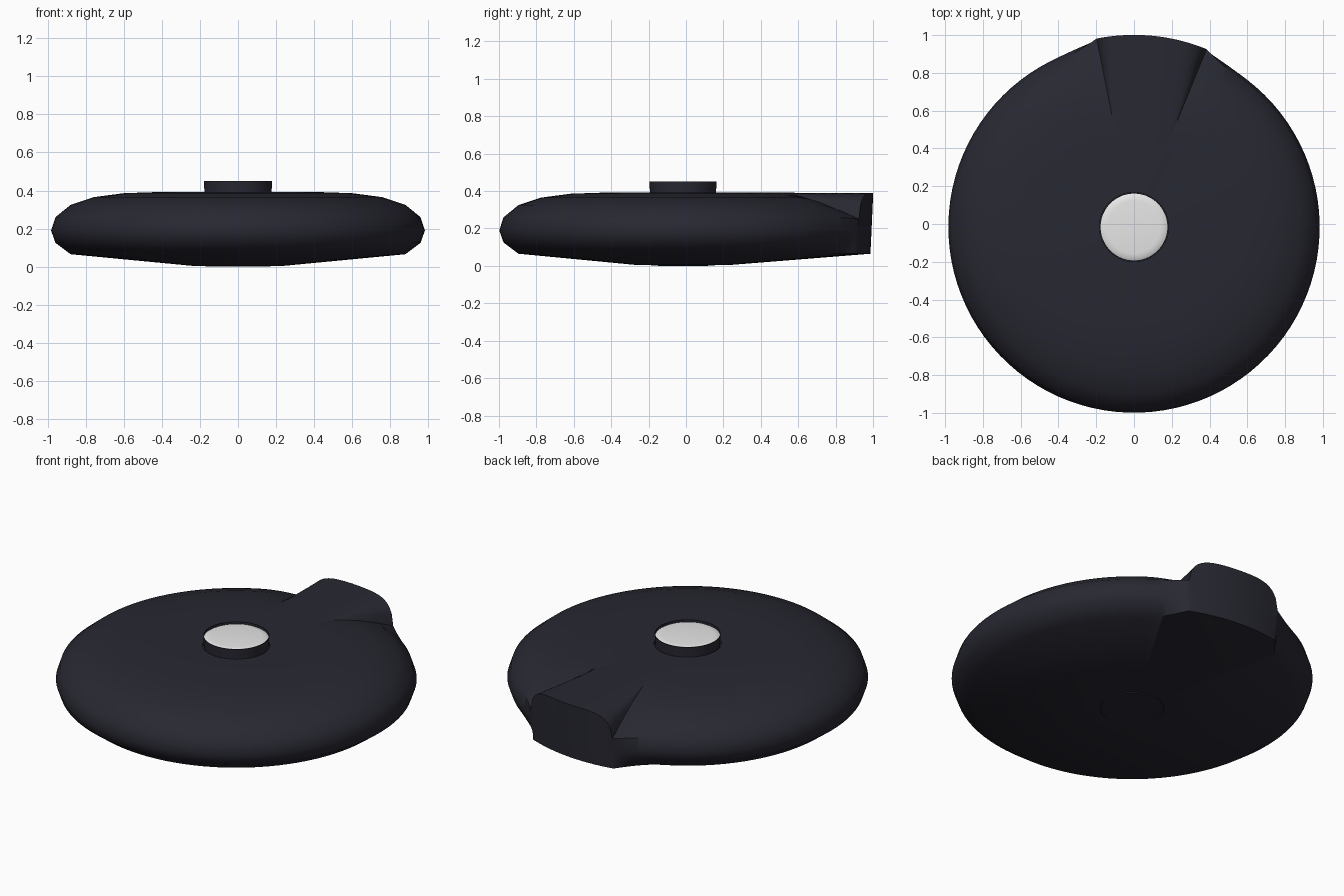
import bpy
import bmesh
import math

cube = bpy.data.objects.get("Cube")
if cube:
    bpy.data.objects.remove(cube)

CENTRE_Y = -0.016


def material(name, colour):
    mat = bpy.data.materials.new(name)
    mat.use_nodes = True
    mat.diffuse_color = colour
    bsdf = mat.node_tree.nodes["Principled BSDF"]
    bsdf.inputs["Base Color"].default_value = colour
    bsdf.inputs["Roughness"].default_value = 0.6
    return mat


dark = material("dark_navy", (0.021, 0.021, 0.032, 1))
white = material("soft_white", (0.8, 0.8, 0.8, 1))


def lathe(name, section, angles, mat, smooth=40):
    """Sweep section(angle), a list of (radius, z), around the upright axis."""
    bm = bmesh.new()
    rings = []
    for a in angles:
        s, c = math.sin(a), math.cos(a)
        rings.append([bm.verts.new((r * s, CENTRE_Y + r * c, z)) for r, z in section(a)])
    for i, ring in enumerate(rings):
        nxt = rings[(i + 1) % len(rings)]
        for k in range(len(ring) - 1):
            bm.faces.new((ring[k], ring[k + 1], nxt[k + 1], nxt[k]))
    # Weld points on the axis, then face everything outward
    bmesh.ops.remove_doubles(bm, verts=bm.verts, dist=0.00001)
    bmesh.ops.recalc_face_normals(bm, faces=bm.faces)
    mesh = bpy.data.meshes.new(name)
    bm.to_mesh(mesh)
    bm.free()
    mesh.materials.append(mat)
    obj = bpy.data.objects.new(name, mesh)
    bpy.context.collection.objects.link(obj)
    bpy.ops.object.select_all(action="DESELECT")
    obj.select_set(True)
    bpy.context.view_layer.objects.active = obj
    bpy.ops.object.shade_smooth_by_angle(angle=math.radians(smooth))
    return obj


# Disc profile from the knob hole, over the rim, to the underside
DISC = [(0, 0.37), (0.183, 0.37), (0.183, 0.392), (0.42, 0.392), (0.6, 0.386), (0.76, 0.365),
        (0.88, 0.325), (0.96, 0.26), (0.983, 0.19), (0.96, 0.125), (0.88, 0.065),
        (0.24, 0.004), (0.176, 0.004), (0.176, 0.008), (0, 0.008)]
LIP_MID, LIP_HALF = math.radians(5.5), math.radians(16.7)


def body_section(a):
    """Disc profile, stretched into an arched spout lip at the back."""
    u = abs((a - LIP_MID + math.pi) % math.tau - math.pi) / LIP_HALF
    if u >= 1.9:
        return DISC
    # Arch height drops at the sides of the lip
    arch = 0.25 + 0.14 * (1 - min(u, 1) ** 5) ** 0.5
    shoulder = 0.34 + 0.36 * (arch - 0.25)
    lip = DISC[:4] + [(0.61, 0.391), (0.79, shoulder), (0.91, (arch + shoulder) / 2),
                      (1.017, arch), (1.008, 0.19), (1.005, 0.125), (1.002, 0.065)] + DISC[11:]
    t = max(0, (u - 1) / 0.9)
    w = (1 - t) ** 2
    return [(r0 + (r1 - r0) * w, z0 + (z1 - z0) * w) for (r0, z0), (r1, z1) in zip(DISC, lip)]


even = [math.tau * i / 96 for i in range(96)]
lip_angles = [LIP_MID + LIP_HALF * 1.9 * (i / 38 - 1) for i in range(77)]
rest = [LIP_MID + LIP_HALF * 1.9 + (math.tau - LIP_HALF * 3.8) * i / 80 for i in range(1, 80)]
lathe("disc_body", body_section, lip_angles + rest, dark)

# Knob with a thin raised rim
KNOB = [(0.175, 0.37), (0.18, 0.45), (0.177, 0.45), (0.177, 0.43), (0, 0.43)]
lathe("knob", lambda a: KNOB, even, dark)

# Pale, slightly domed cap set inside the rim
CAP = [(0.177, 0.436), (0.165, 0.443), (0.14, 0.446), (0, 0.447)]
lathe("knob_cap", lambda a: CAP, even, white)

# Round plug set flush in the underside
PLUG = [(0.172, 0.008), (0.172, 0.001), (0, 0)]
lathe("bottom_plug", lambda a: PLUG, even, dark)
